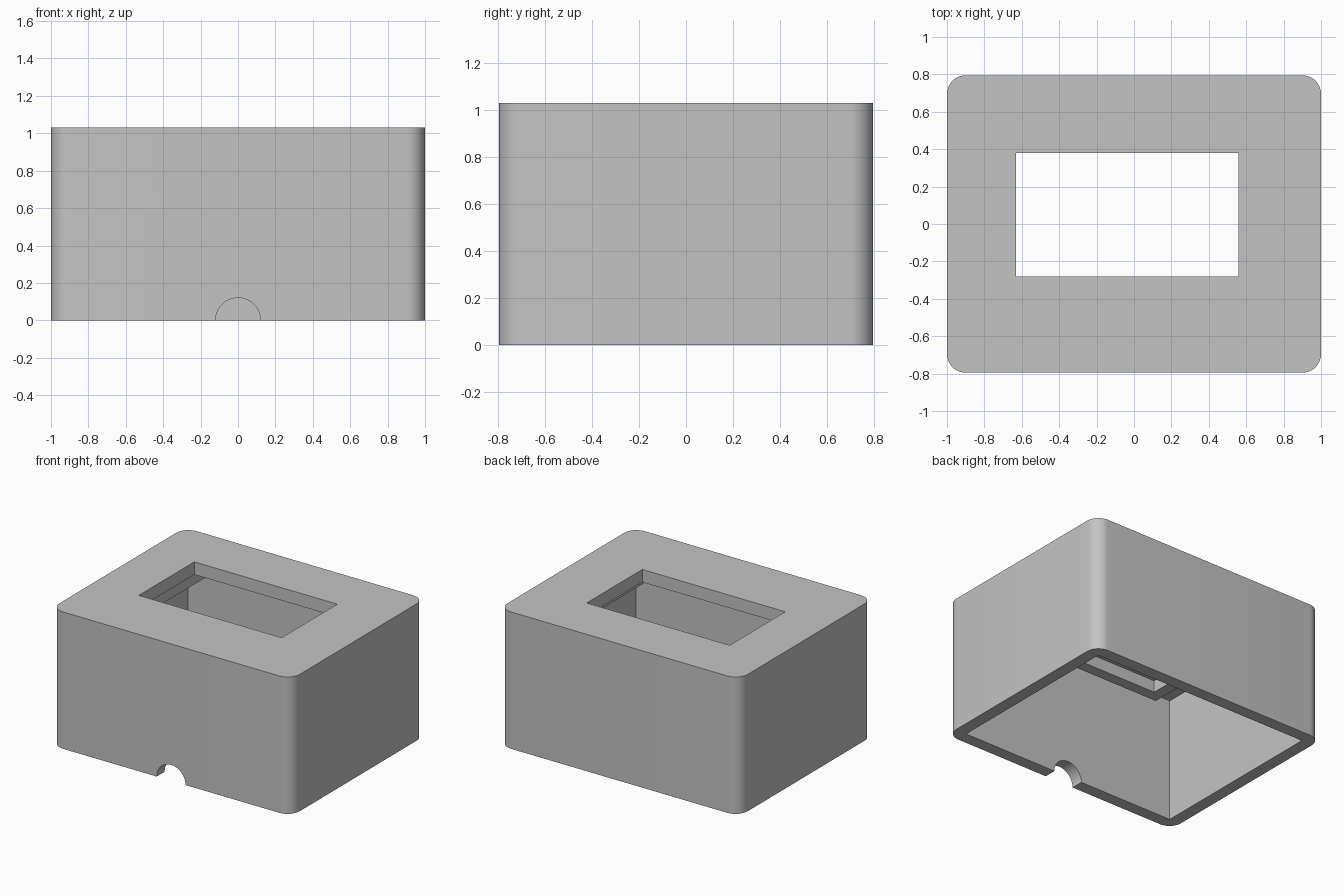
import bpy
import bmesh
import math
from mathutils import Matrix

old = bpy.data.objects.get("Cube")
if old:
    bpy.data.objects.remove(old, do_unlink=True)

HALF_X, HALF_Y, HEIGHT = 1.0, 0.795, 1.03
WALL = 0.093
CEILING = HEIGHT - 0.096

grey = bpy.data.materials.new("plain grey")
grey.use_nodes = True
grey.diffuse_color = (0.55, 0.55, 0.55, 1)
grey.node_tree.nodes["Principled BSDF"].inputs["Base Color"].default_value = (0.55, 0.55, 0.55, 1)


def add_object(name, bm):
    bmesh.ops.recalc_face_normals(bm, faces=bm.faces)
    mesh = bpy.data.meshes.new(name)
    bm.to_mesh(mesh)
    bm.free()
    mesh.materials.append(grey)
    obj = bpy.data.objects.new(name, mesh)
    bpy.context.collection.objects.link(obj)
    return obj


def box(name, x0, x1, y0, y1, z0, z1, radius=0):
    """Box between limits, with optional rounded upright edges."""
    bm = bmesh.new()
    bmesh.ops.create_cube(bm, size=1)
    bm.transform(Matrix.Translation(((x0 + x1) / 2, (y0 + y1) / 2, (z0 + z1) / 2))
                 @ Matrix.Diagonal((x1 - x0, y1 - y0, z1 - z0, 1)))
    if radius:
        upright = [e for e in bm.edges
                   if abs(e.verts[0].co.z - e.verts[1].co.z) > 0.5]
        bmesh.ops.bevel(bm, geom=upright, offset=radius, segments=10,
                        profile=0.5, affect='EDGES')
    return add_object(name, bm)


def cut(target, cutter):
    """Subtract the cutter from the target and remove the cutter."""
    cutter.hide_render = True
    mod = target.modifiers.new("cut", 'BOOLEAN')
    mod.operation = 'DIFFERENCE'
    mod.solver = 'EXACT'
    mod.object = cutter
    bpy.ops.object.select_all(action='DESELECT')
    bpy.context.view_layer.objects.active = target
    target.select_set(True)
    bpy.ops.object.modifier_apply(modifier=mod.name)
    bpy.data.objects.remove(cutter, do_unlink=True)


# Outer shell, open underneath
shell = box("case_shell", -HALF_X, HALF_X, -HALF_Y, HALF_Y, 0, HEIGHT, 0.1)
cut(shell, box("cavity_cutter", WALL - HALF_X, HALF_X - WALL,
               WALL - HALF_Y, HALF_Y - WALL, -0.2, CEILING))

# Window through the top
cut(shell, box("window_cutter", -0.63, 0.56, -0.28, 0.38, 0.8, 1.2))

# Half-round cable notch in the front wall
bm = bmesh.new()
bmesh.ops.create_cone(bm, cap_ends=True, segments=48, radius1=0.12, radius2=0.12, depth=0.4)
bm.transform(Matrix.Translation((0, -HALF_Y, 0)) @ Matrix.Rotation(math.pi / 2, 4, 'X'))
cut(shell, add_object("notch_cutter", bm))

# Mounting frame hanging under the top, around the window
IN_X, IN_Y, RIM, FRAME_Z = 0.65, 0.56, 0.085, 0.845
frame = box("inner_frame", -IN_X - RIM, IN_X + RIM, -IN_Y - RIM, IN_Y + RIM,
            FRAME_Z, CEILING + 0.005)
cut(frame, box("frame_cutter", -IN_X, IN_X, -IN_Y, IN_Y, 0.7, 1.2))

# Smooth rounded corners, keep hard edges crisp
for obj in (shell, frame):
    bpy.ops.object.select_all(action='DESELECT')
    bpy.context.view_layer.objects.active = obj
    obj.select_set(True)
    bpy.ops.object.shade_smooth_by_angle(angle=math.radians(30))
